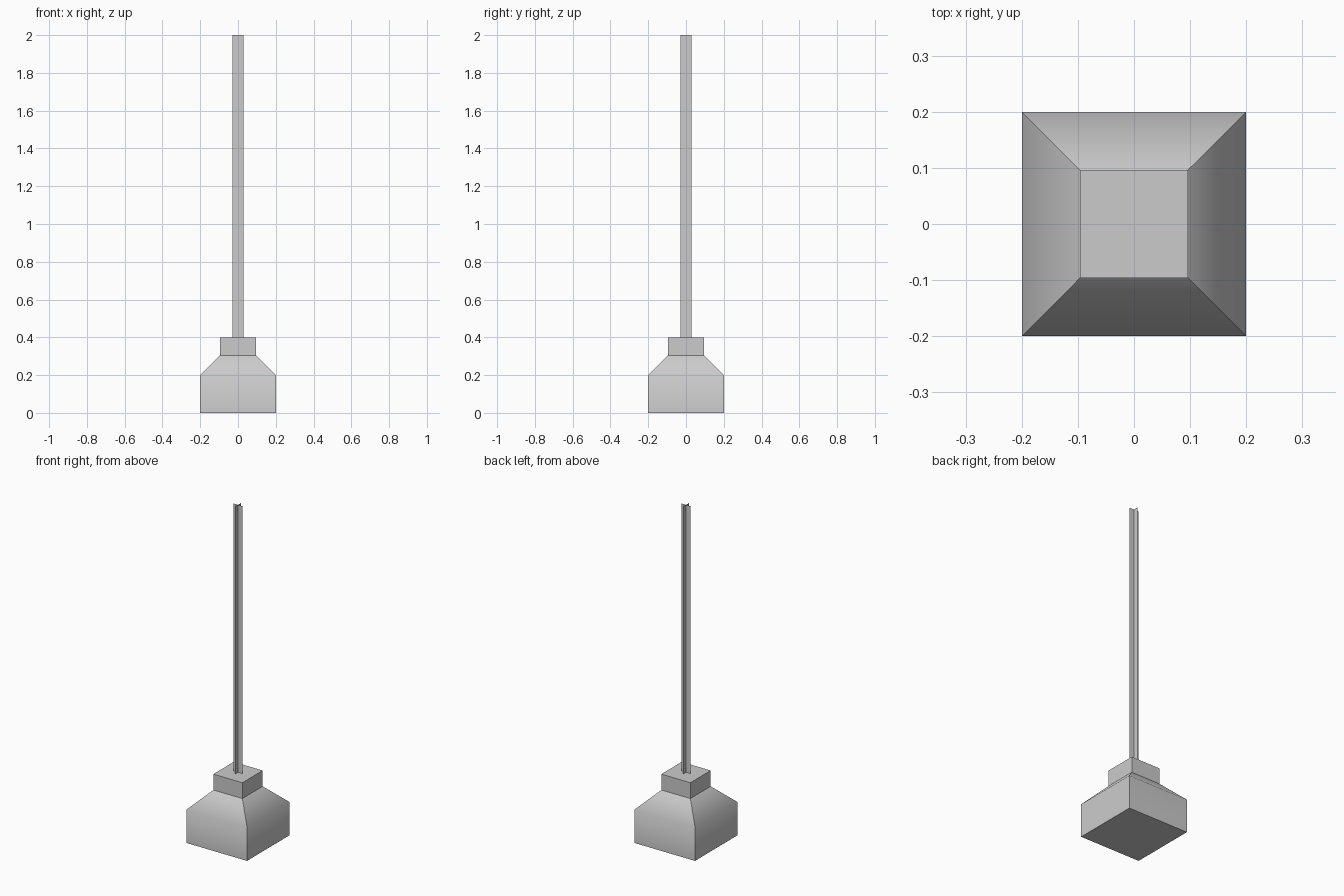
import bpy
import bmesh

cube = bpy.data.objects.get("Cube")
if cube:
    bpy.data.objects.remove(cube, do_unlink=True)

grey = bpy.data.materials.new("plain grey")
grey.use_nodes = True
colour = (0.6, 0.6, 0.6, 1)
grey.diffuse_color = colour
grey.node_tree.nodes["Principled BSDF"].inputs["Base Color"].default_value = colour


def add_object(name, bm):
    mesh = bpy.data.meshes.new(name)
    bm.to_mesh(mesh)
    bm.free()
    mesh.materials.append(grey)
    obj = bpy.data.objects.new(name, mesh)
    bpy.context.collection.objects.link(obj)
    return obj


def square_ring(bm, half, z):
    corners = ((-1, -1), (1, -1), (1, 1), (-1, 1))
    return [bm.verts.new((x * half, y * half, z)) for x, y in corners]


# Square base: upright walls, sloped shoulder and collar
bm = bmesh.new()
profile = [(0.2, 0), (0.2, 0.2), (0.096, 0.305), (0.096, 0.4)]
rings = [square_ring(bm, half, z) for half, z in profile]
bm.faces.new(rings[0][::-1])
bm.faces.new(rings[-1])
for level, (low, high) in enumerate(zip(rings, rings[1:])):
    for i in range(4):
        j = (i + 1) % 4
        face = bm.faces.new((low[i], low[j], high[j], high[i]))
        face.smooth = level < 2

# Only the bend between wall and shoulder is soft
bend = set(rings[1])
for edge in bm.edges:
    edge.smooth = all(v in bend for v in edge.verts)
add_object("base", bm)

# Pole made of two thin crossed sheets
bm = bmesh.new()
for dx, dy in ((0.03, 0), (0, 0.03)):
    bm.faces.new([bm.verts.new((s * dx, s * dy, z))
                  for s, z in ((-1, 0.4), (1, 0.4), (1, 2), (-1, 2))])
add_object("pole", bm)
